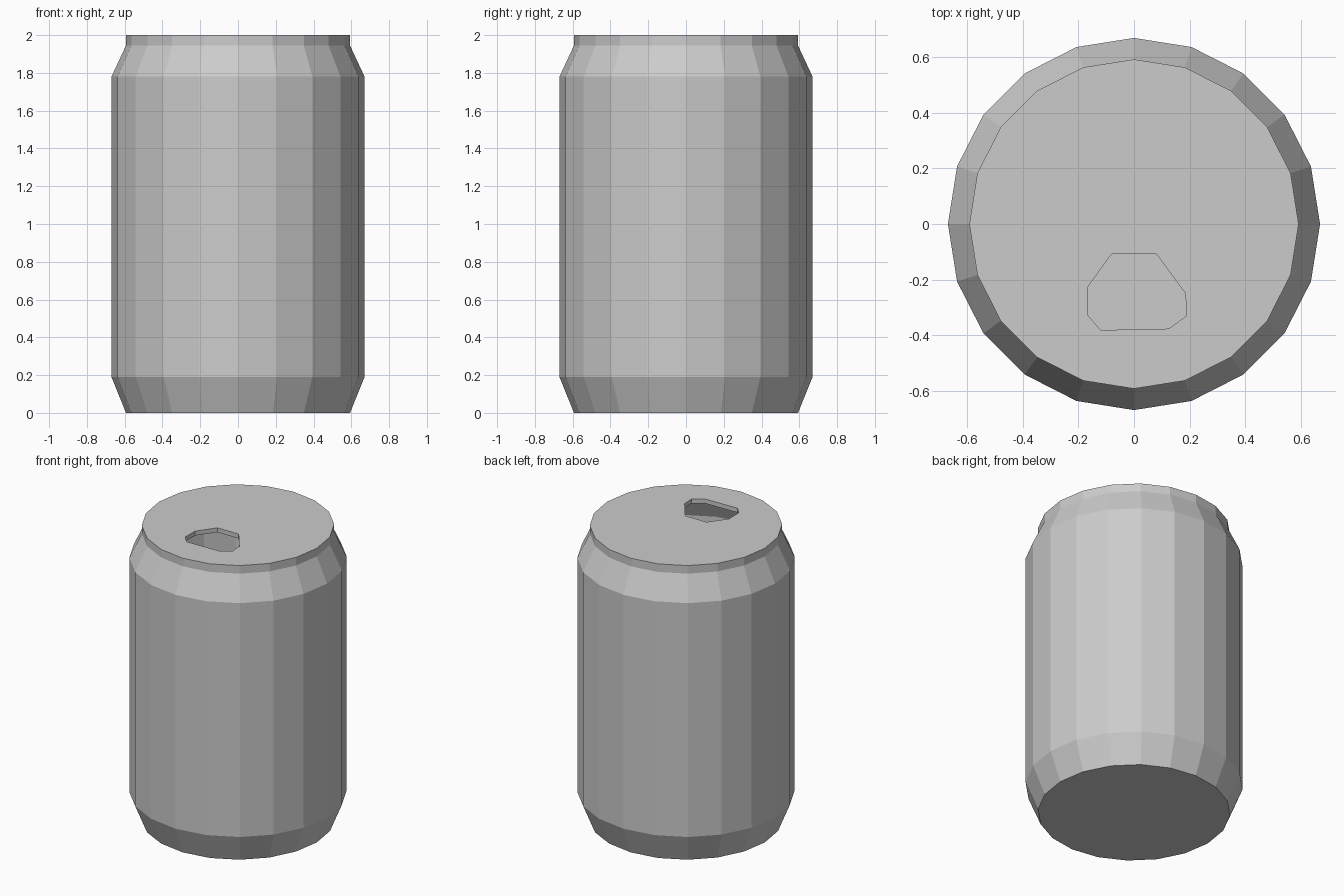
import bpy, bmesh
from math import cos, sin, tau

if "Cube" in bpy.data.objects:
    bpy.data.objects.remove(bpy.data.objects["Cube"])

SIDES = 20


def loft(name, rings):
    """Closed solid from a stack of equal-length vertex rings."""
    bm = bmesh.new()
    loops = [[bm.verts.new(p) for p in ring] for ring in rings]
    n = len(loops[0])
    for a, b in zip(loops, loops[1:]):
        for i in range(n):
            j = (i + 1) % n
            bm.faces.new((a[i], a[j], b[j], b[i]))
    bm.faces.new(loops[0][::-1])
    bm.faces.new(loops[-1])
    bmesh.ops.recalc_face_normals(bm, faces=bm.faces)
    mesh = bpy.data.meshes.new(name)
    bm.to_mesh(mesh)
    bm.free()
    obj = bpy.data.objects.new(name, mesh)
    bpy.context.collection.objects.link(obj)
    return obj


def circle(r, z):
    return [(r * cos(tau * i / SIDES), r * sin(tau * i / SIDES), z) for i in range(SIDES)]


def cut(target, cutter):
    mod = target.modifiers.new(cutter.name, 'BOOLEAN')
    mod.operation = 'DIFFERENCE'
    mod.solver = 'EXACT'
    mod.object = cutter
    cutter.hide_render = True
    cutter.hide_set(True)


# Can body: tapered base, straight wall, shoulder and short neck
profile = [(0.593, 0), (0.67, 0.19), (0.67, 1.78), (0.593, 1.945), (0.593, 2.0)]
can = loft("can_body", [circle(r, z) for r, z in profile])

# Hollow interior
inner = [(0.57, 0.03), (0.64, 0.2), (0.64, 1.77), (0.565, 1.935), (0.565, 1.97)]
cut(can, loft("interior_cutter", [circle(r, z) for r, z in inner]))

# Drinking opening through the lid
mouth = [(-0.08, -0.107), (-0.165, -0.225), (-0.165, -0.33), (-0.12, -0.382),
         (0.125, -0.377), (0.19, -0.33), (0.185, -0.25), (0.08, -0.107)]
cut(can, loft("opening_cutter", [[(x, y, z) for x, y in mouth] for z in (1.8, 2.1)]))
